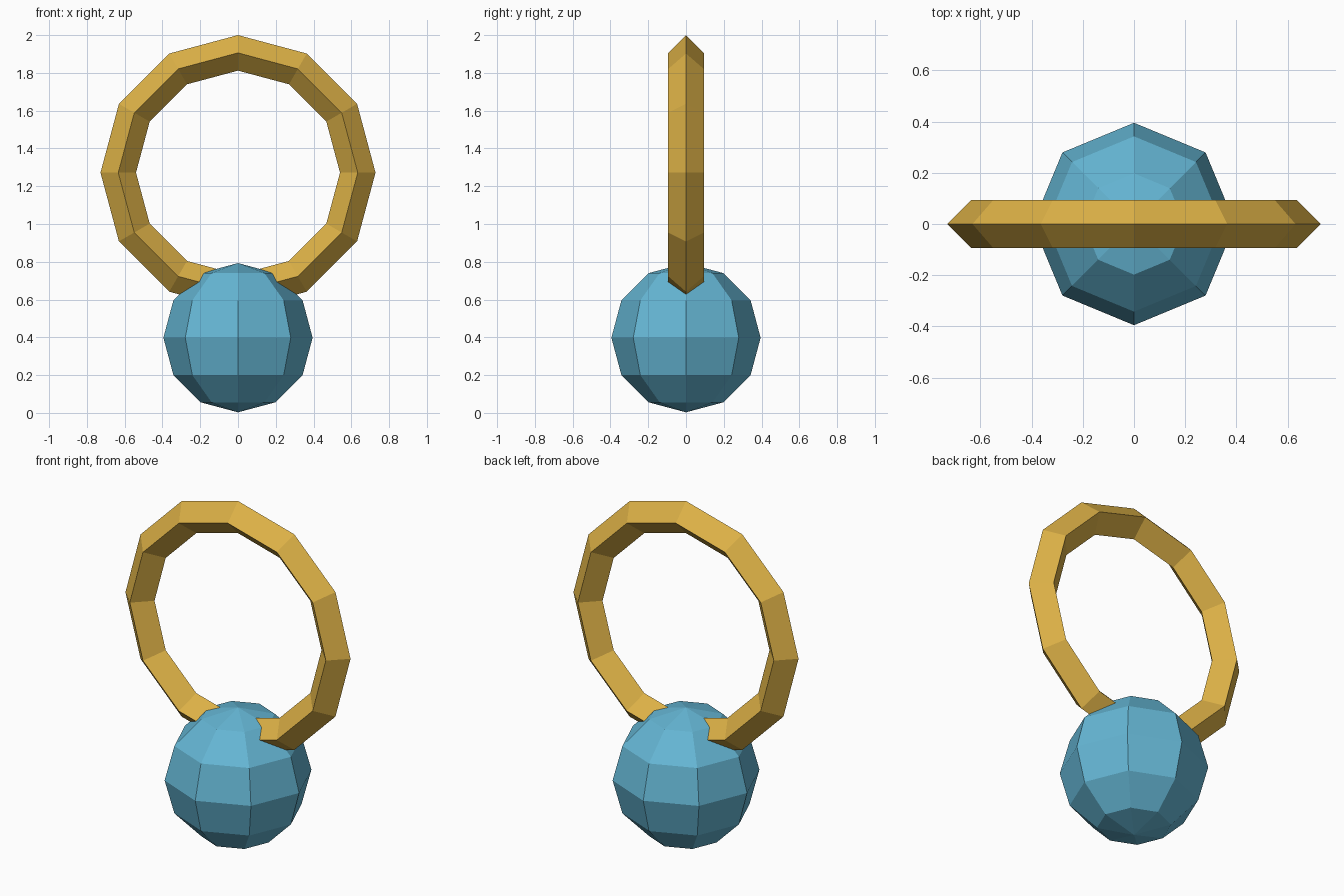
import bpy
import math

if "Cube" in bpy.data.objects:
    bpy.data.objects.remove(bpy.data.objects["Cube"])


def material(name, color):
    mat = bpy.data.materials.new(name)
    mat.diffuse_color = (*color, 1.0)
    mat.use_nodes = True
    mat.node_tree.nodes["Principled BSDF"].inputs["Base Color"].default_value = mat.diffuse_color
    return mat


def finish(name, mat):
    obj = bpy.context.object
    obj.name = name
    obj.data.materials.append(mat)
    bpy.ops.object.shade_flat()
    return obj


gold = material("gold", (0.72, 0.44, 0.062))
blue = material("light_blue", (0.13, 0.47, 0.66))

# Faceted ball at the bottom
bpy.ops.mesh.primitive_uv_sphere_add(
    segments=8, ring_count=6, radius=0.395, location=(0, 0, 0.398))
finish("ball", blue)

# Upright ring with a diamond cross-section, sunk into the ball
bpy.ops.mesh.primitive_torus_add(
    major_segments=12, minor_segments=4, major_radius=0.634, minor_radius=0.094,
    location=(0, 0, 1.272), rotation=(math.pi / 2, 0, 0))
finish("ring", gold)
